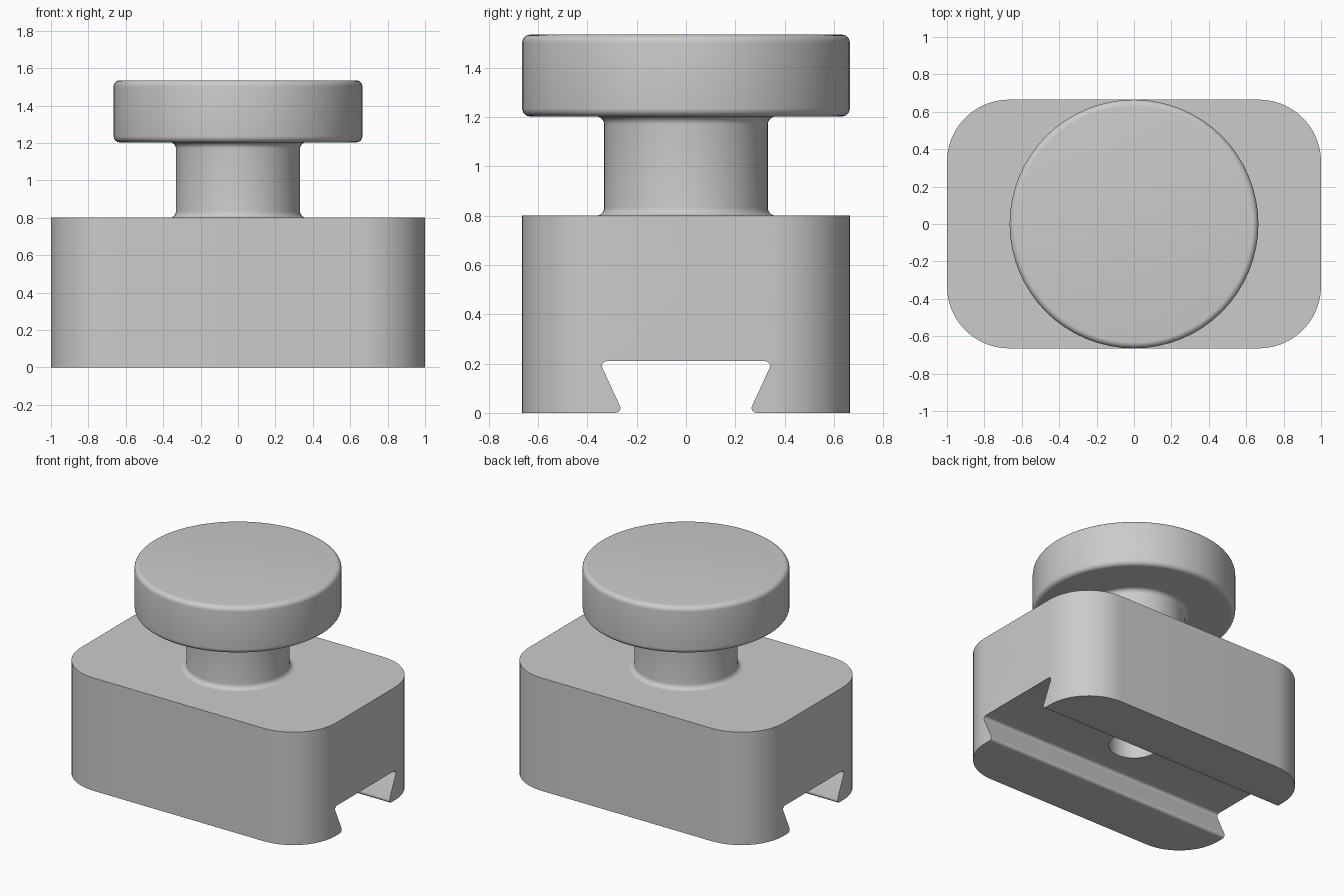
import bpy, bmesh, math
from mathutils import Vector, Matrix

if "Cube" in bpy.data.objects:
    bpy.data.objects.remove(bpy.data.objects["Cube"])

grey = bpy.data.materials.new("plain grey")
grey.use_nodes = True
colour = (0.6, 0.6, 0.6, 1)
grey.diffuse_color = colour
grey.node_tree.nodes["Principled BSDF"].inputs["Base Color"].default_value = colour


def fillet(points, closed=True):
    """Round each (a, b, radius, steps) corner of a 2D outline."""
    out = []
    n = len(points)
    for i, (a, b, r, steps) in enumerate(points):
        p = Vector((a, b))
        if r == 0:
            out.append(p)
            continue
        u = (Vector(points[i - 1][:2]) - p).normalized()
        v = (Vector(points[(i + 1) % n][:2]) - p).normalized()
        half = u.angle(v) / 2
        centre = p + (u + v).normalized() * r / math.sin(half)
        start = p + u * r / math.tan(half) - centre
        end = p + v * r / math.tan(half) - centre
        turn = math.atan2(start.x * end.y - start.y * end.x, start.dot(end))
        for k in range(steps + 1):
            out.append(centre + Matrix.Rotation(turn * k / steps, 2) @ start)
    return out


def make_object(name, bm):
    bmesh.ops.recalc_face_normals(bm, faces=bm.faces)
    mesh = bpy.data.meshes.new(name)
    bm.to_mesh(mesh)
    bm.free()
    mesh.materials.append(grey)
    obj = bpy.data.objects.new(name, mesh)
    bpy.context.collection.objects.link(obj)
    return obj


def prism(name, outline, to_3d, depth):
    bm = bmesh.new()
    face = bm.faces.new([bm.verts.new(to_3d(p)) for p in outline])
    new = bmesh.ops.extrude_face_region(bm, geom=[face])["geom"]
    verts = [v for v in new if isinstance(v, bmesh.types.BMVert)]
    bmesh.ops.translate(bm, verts=verts, vec=depth)
    return make_object(name, bm)


def select_only(obj):
    bpy.ops.object.select_all(action="DESELECT")
    obj.select_set(True)
    bpy.context.view_layer.objects.active = obj


def cut(target, cutter):
    mod = target.modifiers.new("cut", "BOOLEAN")
    mod.operation = "DIFFERENCE"
    mod.solver = "EXACT"
    mod.object = cutter
    select_only(target)
    bpy.ops.object.modifier_apply(modifier=mod.name)
    bpy.data.objects.remove(cutter)


# Base block with rounded upright corners
W, D, H = 1, 0.665, 0.8
corners = [(x, y, 0.333, 14) for x, y in ((-W, -D), (W, -D), (W, D), (-W, D))]
block = prism("base_block", fillet(corners), lambda p: (p.x, p.y, 0), (0, 0, H))

# Dovetail channel through the underside, with softened corners
r = 0.02
half = [(0.4, 0, 0, 1), (0.255, 0, r, 6), (0.352, 0.21, r, 6)]
outline = half + [(-y, z, rad, s) for y, z, rad, s in reversed(half)]
rounded = fillet(outline)[1:-1]
lip = rounded[0].x
rounded = [Vector((lip, -0.1))] + rounded + [Vector((-lip, -0.1))]
cut(block, prism("channel_cutter", rounded, lambda p: (-1.2, p.x, p.y), (2.4, 0, 0)))

# Bolt hole above the channel
bm = bmesh.new()
bmesh.ops.create_cone(bm, cap_ends=True, segments=48, radius1=0.166, radius2=0.166,
                      depth=0.64, matrix=Matrix.Translation((0, 0, 0.47)))
cut(block, make_object("hole_cutter", bm))

# Turned knob: filleted stem and rounded head
profile = fillet([
    (0.45, H, 0, 1), (0.332, H, 0.033, 6), (0.332, 1.203, 0.033, 6),
    (0.665, 1.203, 0.033, 6), (0.665, 1.535, 0.033, 6), (0, 1.535, 0, 1)])[1:]
bm = bmesh.new()
verts = [bm.verts.new((p.x, 0, p.y)) for p in profile]
edges = [bm.edges.new(pair) for pair in zip(verts, verts[1:])]
bmesh.ops.spin(bm, geom=verts + edges, cent=(0, 0, 0), axis=(0, 0, 1),
               angle=math.tau, steps=64)
bmesh.ops.remove_doubles(bm, verts=bm.verts, dist=0.0001)
knob = make_object("knob", bm)

for obj in (block, knob):
    select_only(obj)
    bpy.ops.object.shade_smooth_by_angle(angle=math.radians(30))
